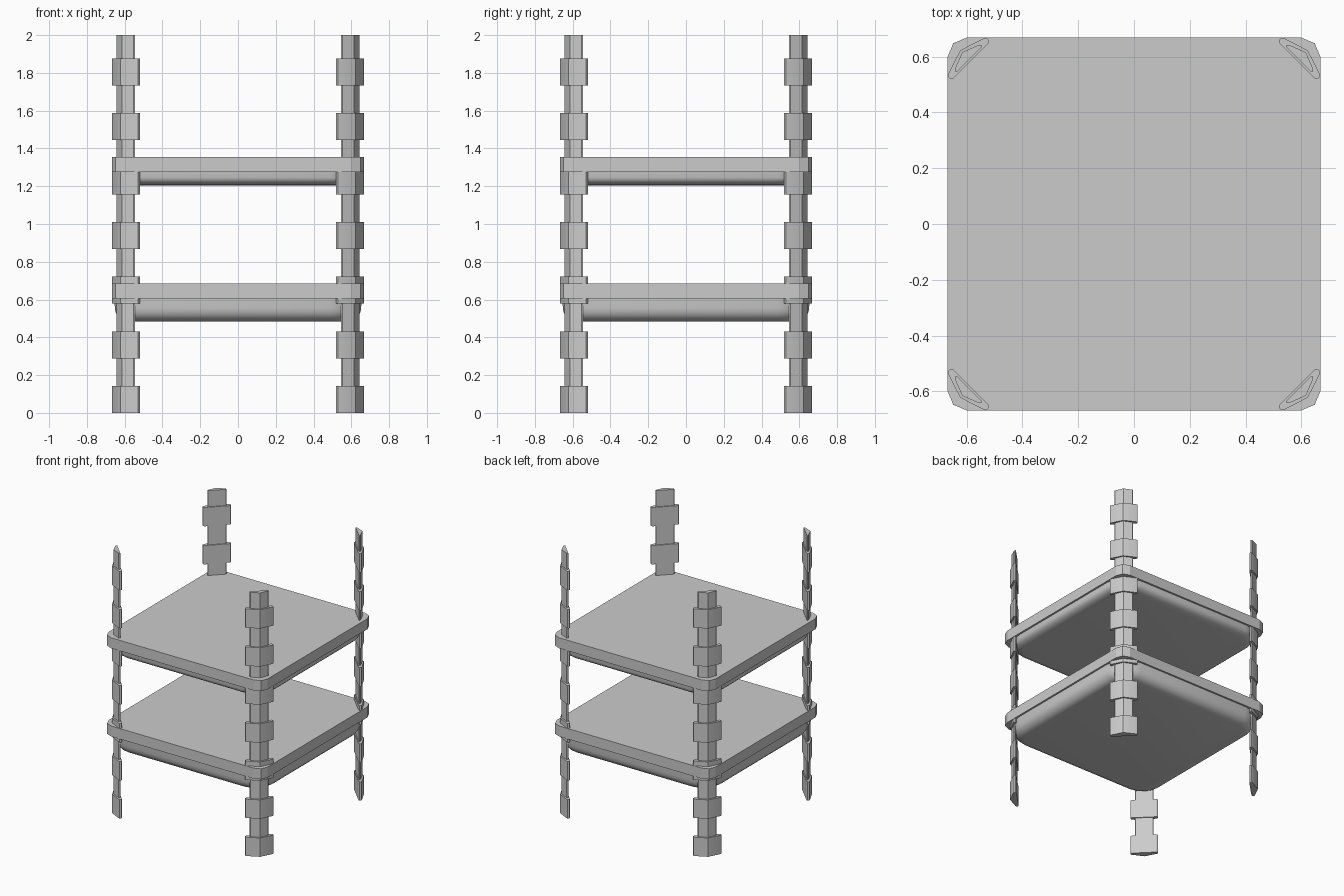
import bpy, bmesh
from math import cos, sin, pi, radians, sqrt

cube = bpy.data.objects.get("Cube")
if cube:
    bpy.data.objects.remove(cube, do_unlink=True)

grey = bpy.data.materials.new("light_grey")
grey.use_nodes = True
grey.diffuse_color = (0.6, 0.6, 0.6, 1)
grey.node_tree.nodes["Principled BSDF"].inputs["Base Color"].default_value = (0.6, 0.6, 0.6, 1)


def rounded_square(half, radius, segments):
    """Square outline with rounded corners."""
    c = half - radius
    points = []
    for k, (sx, sy) in enumerate([(1, 1), (-1, 1), (-1, -1), (1, -1)]):
        for i in range(segments + 1):
            a = (k + i / segments) * pi / 2
            points.append((sx * c + radius * cos(a), sy * c + radius * sin(a)))
    return points


def corner_outline(profile, sx, sy):
    """Mirror a half profile (along, outward) about the diagonal, in one corner."""
    full = profile + [(-u, v) for u, v in reversed(profile) if u > 0]
    return [(sx * (v + u) / sqrt(2), sy * (v - u) / sqrt(2)) for u, v in full]


def loft(bm, sections):
    """Closed solid through (z, outline) sections."""
    rings = [[bm.verts.new((x, y, z)) for x, y in outline] for z, outline in sections]
    for a, b in zip(rings, rings[1:]):
        for i in range(len(a)):
            j = (i + 1) % len(a)
            bm.faces.new((a[i], a[j], b[j], b[i]))
    bm.faces.new(rings[0])
    bm.faces.new(rings[-1])


def finish(name, bm, angle):
    bmesh.ops.recalc_face_normals(bm, faces=bm.faces)
    mesh = bpy.data.meshes.new(name)
    bm.to_mesh(mesh)
    bm.free()
    mesh.materials.append(grey)
    obj = bpy.data.objects.new(name, mesh)
    bpy.context.collection.objects.link(obj)
    bpy.ops.object.select_all(action="DESELECT")
    obj.select_set(True)
    bpy.context.view_layer.objects.active = obj
    bpy.ops.object.shade_smooth_by_angle(angle=radians(angle))


# Shelves: a flat slab over a shallow tray with a rounded underside
for label, top, depth in (("lower", 0.685, 0.12), ("upper", 1.355, 0.07)):
    under = top - 0.08
    bm = bmesh.new()
    slab = rounded_square(0.668, 0.07, 2)
    loft(bm, [(under, slab), (top, slab)])
    finish(label + "_shelf_slab", bm, 20)

    bm = bmesh.new()
    sections = [(under + 0.01, rounded_square(0.655, 0.17, 4))]
    for i in range(6):
        a = i / 5 * pi / 2
        inset = 0.07 * (1 - cos(a))
        z = under - depth * (0.4 + 0.6 * sin(a))
        sections.append((z, rounded_square(0.652 - inset, 0.17 - inset, 4)))
    loft(bm, sections)
    finish(label + "_shelf_tray", bm, 40)

# Posts: thin bent strips in the corners, with evenly spaced collars
shaft = [(0, 0.87), (0.062, 0.846), (0.067, 0.838), (0.062, 0.834)]
collar = [(0, 0.88), (0.090, 0.851), (0.098, 0.845), (0.098, 0.833), (0.089, 0.827)]
for depth_name, sy in (("front", -1), ("back", 1)):
    for side, sx in (("left", 1), ("right", -1)):
        bm = bmesh.new()
        outline = corner_outline(shaft, sx, sy)
        loft(bm, [(0, outline), (2, outline)])
        finish(f"{depth_name}_{side}_post", bm, 30)

        bm = bmesh.new()
        outline = corner_outline(collar, sx, sy)
        for i in range(7):
            z = i * 0.289
            loft(bm, [(z, outline), (z + 0.143, outline)])
        finish(f"{depth_name}_{side}_post_collars", bm, 30)
